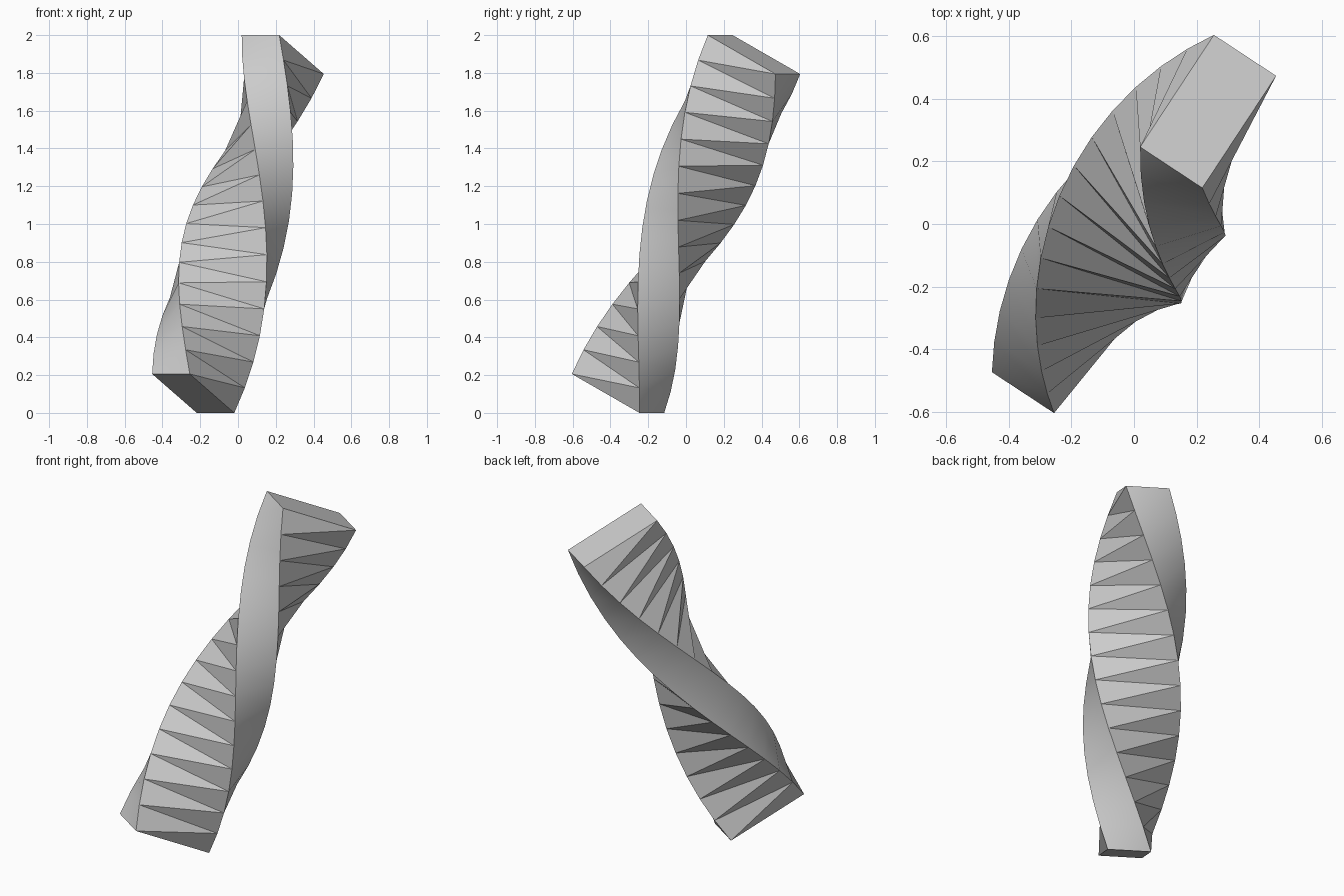
import bpy
import bmesh
import math
from mathutils import Matrix, Vector

cube = bpy.data.objects.get("Cube")
if cube:
    bpy.data.objects.remove(cube, do_unlink=True)

SEGMENTS = 15
TWIST = math.pi
HALF_WIDTH, HALF_DEPTH = 0.119, 0.238

# Tilted frame of the bar: short side, long side, length
axis = Vector((0.237, 0.36, 0.897))
short_dir = Vector((axis.y, -axis.x, 0)).normalized()
long_dir = axis.cross(short_dir).normalized()

# Plain grey material
grey = bpy.data.materials.new("plain grey")
grey.use_nodes = True
colour = (0.6, 0.6, 0.6, 1)
grey.diffuse_color = colour
grey.node_tree.nodes["Principled BSDF"].inputs["Base Color"].default_value = colour

# Rectangular rings from top to bottom, turning half a revolution
bm = bmesh.new()
corners = [(-1, -1), (1, -1), (1, 1), (-1, 1)]
rings = []
for i in range(SEGMENTS + 1):
    f = i / SEGMENTS
    turn = Matrix.Rotation(TWIST * f, 2)
    ring = []
    for a, b in corners:
        p = turn @ Vector((a * HALF_WIDTH, b * HALF_DEPTH))
        co = axis * (1 - 2 * f) + short_dir * p.x + long_dir * p.y
        ring.append(bm.verts.new(co + Vector((0, 0, 1))))
    rings.append(ring)

# Sides, each panel folded outwards along its diagonal
for upper, lower in zip(rings, rings[1:]):
    for k in range(4):
        n = (k + 1) % 4
        bm.faces.new((upper[k], lower[k], upper[n]))
        bm.faces.new((lower[k], lower[n], upper[n]))

# End caps
bm.faces.new(rings[0])
bm.faces.new(rings[-1][::-1])
bmesh.ops.recalc_face_normals(bm, faces=bm.faces)

mesh = bpy.data.meshes.new("twisted_bar")
bm.to_mesh(mesh)
bm.free()
mesh.materials.append(grey)
bar = bpy.data.objects.new("twisted_bar", mesh)
bpy.context.collection.objects.link(bar)

# Smooth narrow sides, crisp folds on the wide sides
bpy.context.view_layer.objects.active = bar
bar.select_set(True)
bpy.ops.object.shade_smooth_by_angle(angle=math.radians(30))
